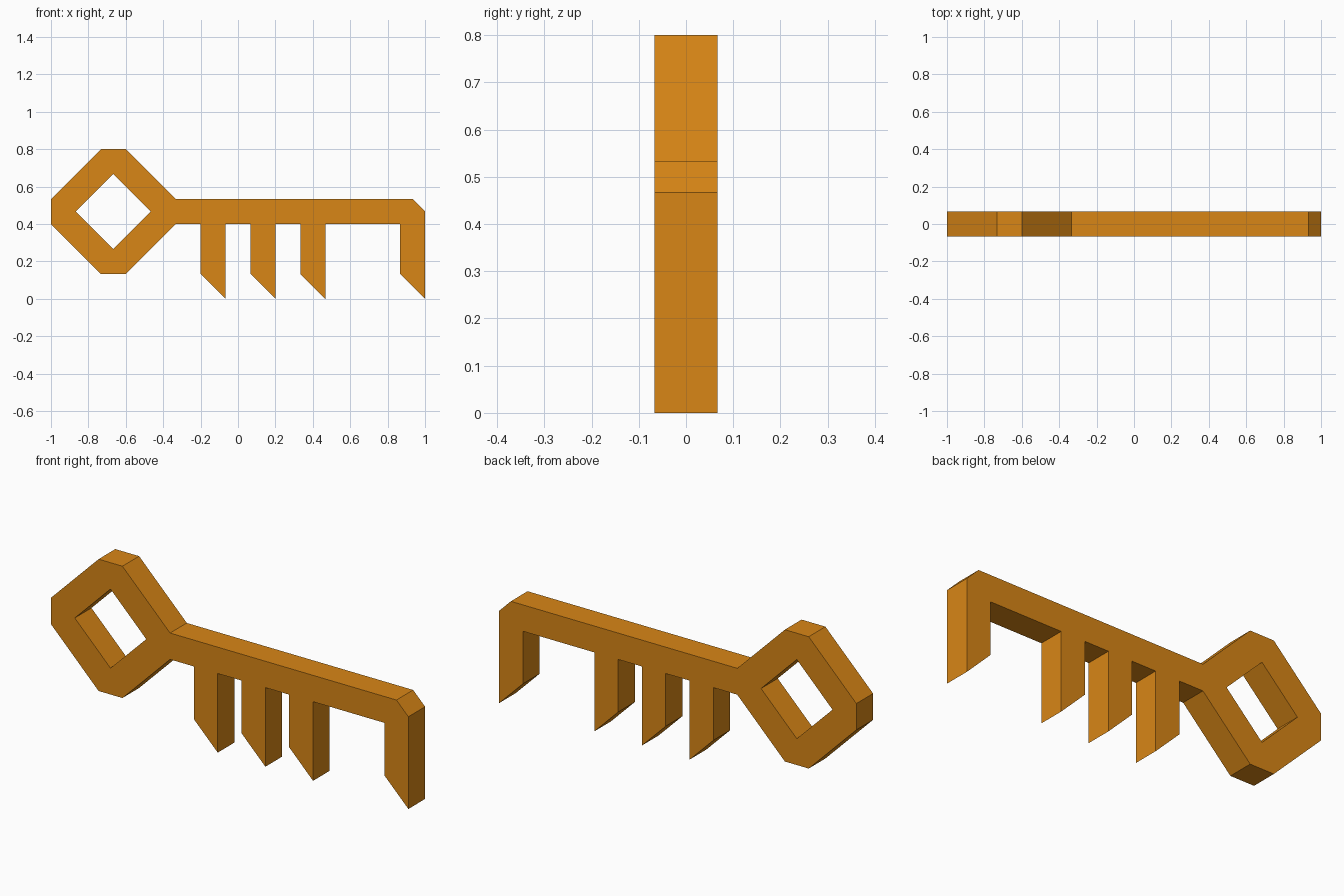
import bpy
import bmesh

if "Cube" in bpy.data.objects:
    bpy.data.objects.remove(bpy.data.objects["Cube"])

U = 1 / 15        # design grid unit
HALF_DEPTH = U    # key is two units thick


def tooth(x):
    """Bit two units wide with a slanted tip, walked right to left."""
    return [(x + 2, 6), (x + 2, 0), (x, 2), (x, 6)]


# Outer silhouette: bow, top of shaft, end bit, three teeth
outline = [(-5, 6), (-9, 2), (-11, 2), (-15, 6), (-15, 8), (-11, 12), (-9, 12), (-5, 8),
           (14, 8), (15, 7), (15, 0), (13, 2), (13, 6)]
for x in (5, 1, -3):
    outline += tooth(x)

# Diamond hole in the bow
hole = [(-13, 7), (-10, 10), (-7, 7), (-10, 4)]

bm = bmesh.new()
for loop in (outline, hole):
    verts = [bm.verts.new((x * U, -HALF_DEPTH, z * U)) for x, z in loop]
    for i, v in enumerate(verts):
        bm.edges.new((verts[i - 1], v))

# Fill the profile around the hole and extrude it to full thickness
bmesh.ops.triangle_fill(bm, edges=bm.edges[:], use_beauty=True, normal=(0, -1, 0))
result = bmesh.ops.extrude_face_region(bm, geom=bm.faces[:], use_keep_orig=True)
back = [g for g in result["geom"] if isinstance(g, bmesh.types.BMVert)]
bmesh.ops.translate(bm, verts=back, vec=(0, 2 * HALF_DEPTH, 0))
bmesh.ops.recalc_face_normals(bm, faces=bm.faces[:])

mesh = bpy.data.meshes.new("key")
bm.to_mesh(mesh)
bm.free()
key = bpy.data.objects.new("key", mesh)
bpy.context.collection.objects.link(key)

# Golden orange colour
gold = bpy.data.materials.new("gold")
gold.diffuse_color = (0.69, 0.24, 0.008, 1)
gold.use_nodes = True
gold.node_tree.nodes["Principled BSDF"].inputs["Base Color"].default_value = gold.diffuse_color
mesh.materials.append(gold)
